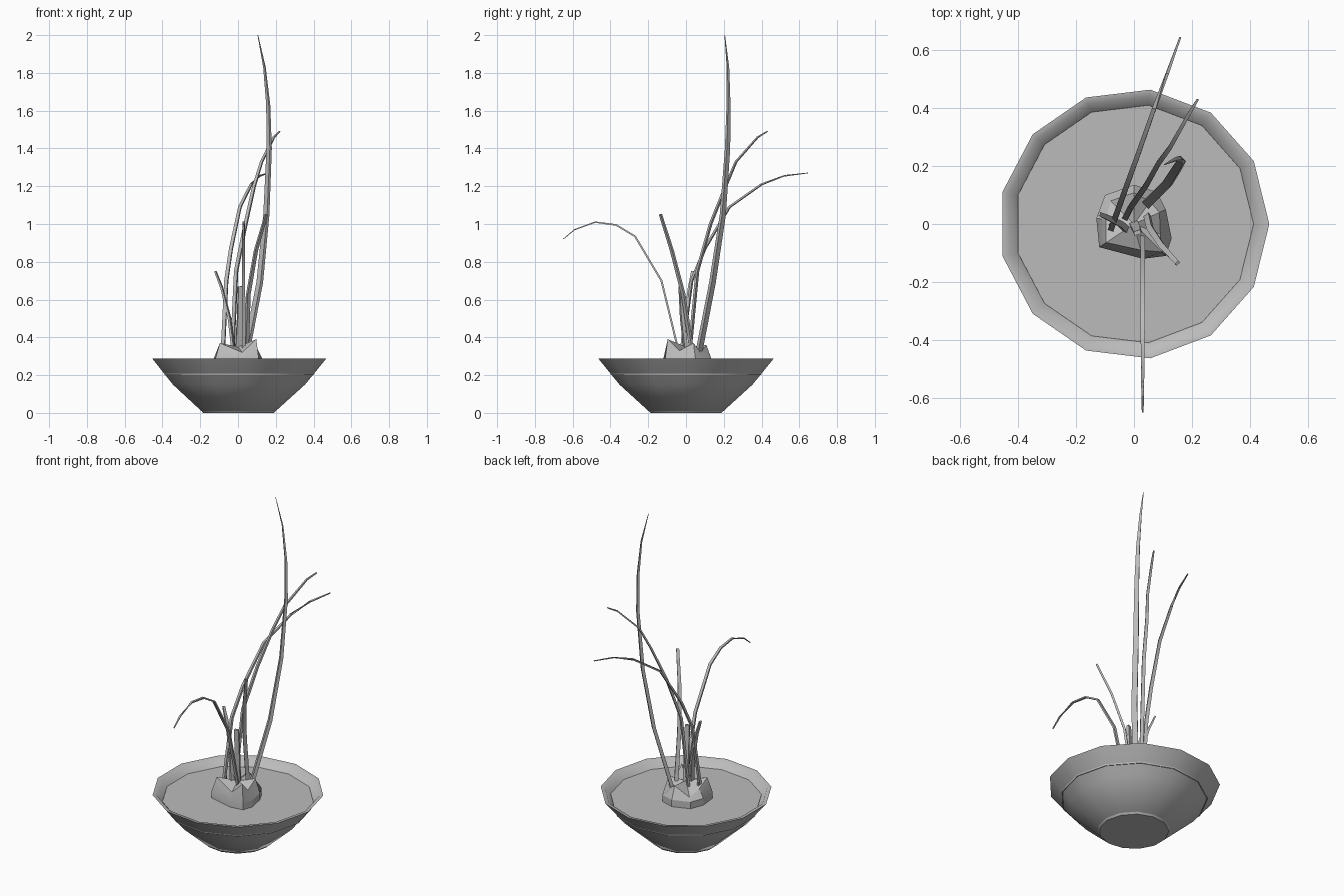
import bpy, bmesh
from math import cos, sin, pi, radians
from mathutils import Vector

if "Cube" in bpy.data.objects:
    bpy.data.objects.remove(bpy.data.objects["Cube"])

grey = bpy.data.materials.new("plain grey")
grey.use_nodes = True
tone = (0.5, 0.5, 0.5, 1)
grey.diffuse_color = tone
grey.node_tree.nodes["Principled BSDF"].inputs["Base Color"].default_value = tone


def finish(bm, name, angle):
    bmesh.ops.recalc_face_normals(bm, faces=bm.faces)
    mesh = bpy.data.meshes.new(name)
    bm.to_mesh(mesh)
    bm.free()
    obj = bpy.data.objects.new(name, mesh)
    bpy.context.collection.objects.link(obj)
    mesh.materials.append(grey)
    bpy.ops.object.select_all(action="DESELECT")
    obj.select_set(True)
    bpy.context.view_layer.objects.active = obj
    bpy.ops.object.shade_smooth_by_angle(angle=radians(angle))


def bridge(bm, a, b):
    for i in range(len(a)):
        j = (i + 1) % len(a)
        bm.faces.new((a[i], a[j], b[j], b[i]))


def lathe(name, profile, sides, angle):
    bm = bmesh.new()
    rings = [[bm.verts.new((r * cos(2 * pi * i / sides), r * sin(2 * pi * i / sides), z))
              for i in range(sides)] for r, z in profile]
    for a, b in zip(rings, rings[1:]):
        bridge(bm, a, b)
    bm.faces.new(rings[0])
    bm.faces.new(rings[-1])
    finish(bm, name, angle)


def leaf(name, path, width, tip, normal):
    """Four-sided blade along a path, tapering to the tip."""
    bm = bmesh.new()
    pts = [Vector(p) for p in path]
    rings = []
    for i, p in enumerate(pts):
        along = (pts[min(i + 1, len(pts) - 1)] - pts[max(i - 1, 0)]).normalized()
        side = along.cross(Vector(normal)).normalized()
        up = side.cross(along)
        t = i / (len(pts) - 1)
        w = (width + (tip - width) * t * t) / 2
        rings.append([bm.verts.new(p + side * w * a + up * w * 0.6 * b)
                      for a, b in ((1, 1), (-1, 1), (-1, -1), (1, -1))])
    for a, b in zip(rings, rings[1:]):
        bridge(bm, a, b)
    bm.faces.new(rings[0])
    bm.faces.new(rings[-1])
    finish(bm, name, 40)


# Bowl with an inner lip, and the soil inside it
lathe("bowl", [(0.2, 0.01), (0.355, 0.15), (0.467, 0.287), (0.445, 0.285),
               (0.41, 0.235), (0.3, 0.15), (0.18, 0.06)], 13, 75)
lathe("bowl_foot", [(0.19, 0), (0.2, 0.012)], 13, 30)
lathe("soil", [(0.4, 0.2), (0.413, 0.245)], 13, 30)

# Jagged bulb: outline, torn rim points and a sunken crown
bm = bmesh.new()
outline = [(-0.13, 0.02), (-0.12, -0.08), (0.03, -0.12), (0.11, -0.11),
           (0.13, -0.05), (0.11, 0.05), (0.08, 0.11), (0, 0.135), (-0.1, 0.1)]
tops = [0.33, 0.37, 0.32, 0.39, 0.33, 0.37, 0.32, 0.36, 0.3]
scales = [0.75, 0.8, 0.75, 0.88, 0.7, 0.8, 0.7, 0.8, 0.8]
low = [bm.verts.new((x, y, 0.22)) for x, y in outline]
mid = [bm.verts.new((x, y, 0.285)) for x, y in outline]
top = [bm.verts.new((x * s, y * s, z)) for (x, y), s, z in zip(outline, scales, tops)]
crown = bm.verts.new((0, 0, 0.35))
bridge(bm, low, mid)
bridge(bm, mid, top)
for i in range(len(top)):
    bm.faces.new((top[i], top[(i + 1) % len(top)], crown))
bm.faces.new(low)
finish(bm, "bulb", 25)

# Leaves, each from its base to its tip
leaf("tall_leaf", [(0.045, 0.07, 0.33), (0.115, 0.14, 0.69), (0.15, 0.195, 1.05),
                   (0.165, 0.22, 1.4), (0.16, 0.225, 1.63), (0.14, 0.222, 1.83),
                   (0.105, 0.205, 2.0)], 0.032, 0.003, (1, 1, 0))
leaf("back_leaf", [(-0.03, 0.02, 0.33), (-0.01, 0.06, 0.75), (0.04, 0.13, 1.0),
                   (0.085, 0.21, 1.2), (0.125, 0.265, 1.33), (0.19, 0.38, 1.46),
                   (0.22, 0.43, 1.49)], 0.02, 0.008, (0.5, 0.86, 0))
leaf("far_back_leaf", [(-0.08, -0.02, 0.33), (-0.062, 0.03, 0.7), (-0.037, 0.1, 0.87),
                       (0.01, 0.23, 1.09), (0.07, 0.4, 1.21), (0.115, 0.52, 1.255),
                       (0.16, 0.645, 1.27)], 0.02, 0.006, (0.36, 0.93, 0.3))
leaf("front_leaf", [(0.03, -0.04, 0.33), (0.03, -0.13, 0.7), (0.03, -0.27, 0.935),
                    (0.03, -0.37, 0.995), (0.03, -0.48, 1.01), (0.03, -0.59, 0.97),
                    (0.03, -0.65, 0.92)], 0.017, 0.006, (0, 1, 0.5))
leaf("left_leaf", [(0.045, 0.03, 0.33), (0.055, -0.015, 0.63), (0.095, -0.075, 0.86),
                   (0.15, -0.135, 1.05)], 0.022, 0.016, (0.6, -0.7, 0))
leaf("right_leaf", [(-0.025, -0.02, 0.33), (-0.045, 0.0, 0.5), (-0.085, 0.02, 0.66),
                    (-0.12, 0.035, 0.75)], 0.022, 0.014, (-1, 0.4, 0))
leaf("short_leaf", [(0.0, 0.0, 0.33), (0.01, -0.02, 0.5), (0.012, -0.03, 0.67)],
     0.03, 0.024, (0.3, -1, 0))
leaf("sprout", [(-0.08, -0.01, 0.3), (-0.08, 0.0, 0.36)], 0.02, 0.008, (0, 1, 0))
